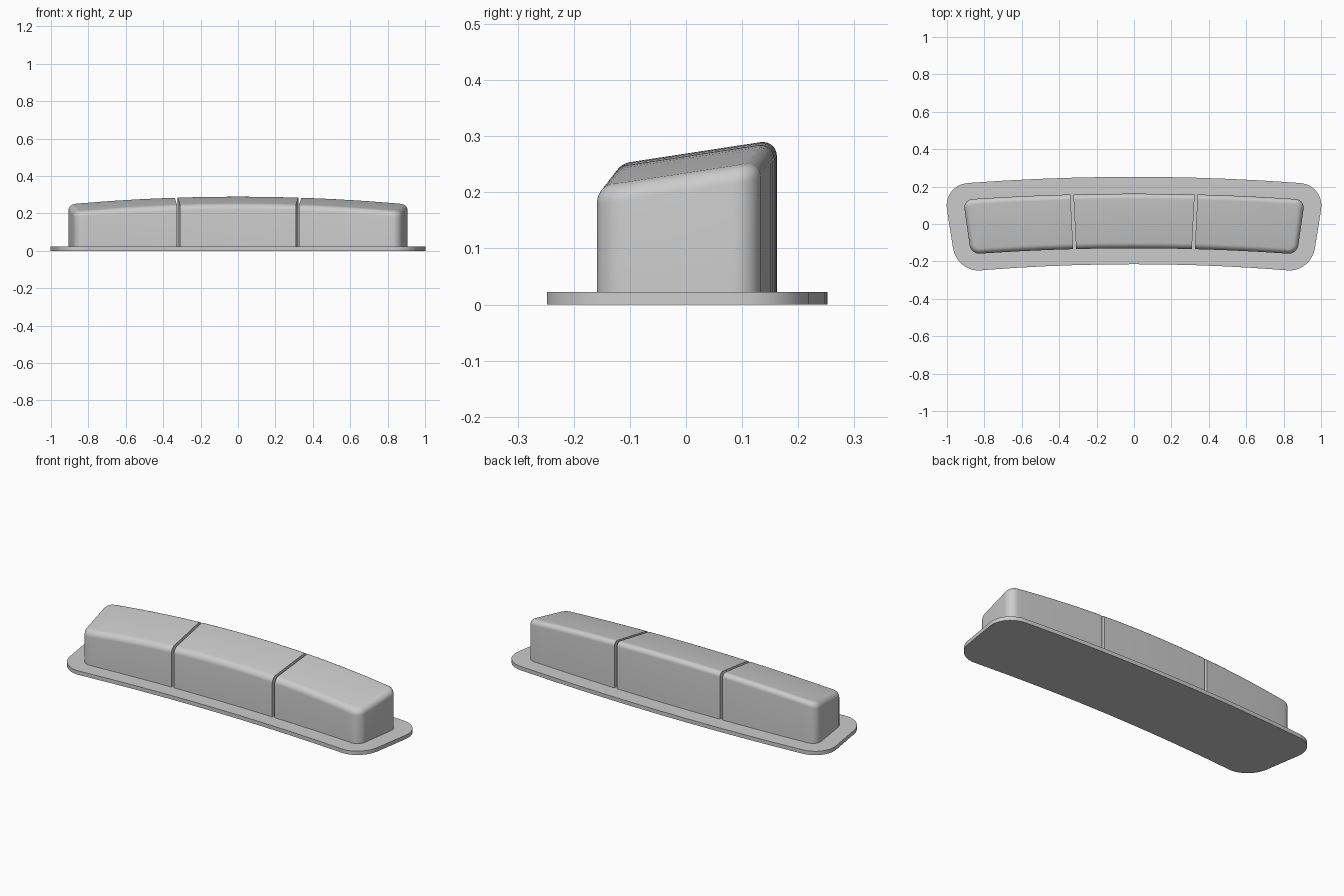
import bpy
import bmesh
from mathutils import Matrix, Vector

cube = bpy.data.objects.get("Cube")
if cube:
    bpy.data.objects.remove(cube, do_unlink=True)

grey = bpy.data.materials.new("plain grey")
grey.use_nodes = True
grey.diffuse_color = (0.6, 0.6, 0.6, 1)
grey.node_tree.nodes["Principled BSDF"].inputs["Base Color"].default_value = (0.6, 0.6, 0.6, 1)

FAN = 0.16  # how much the ends splay towards the back


def bowed_block(name, u0, u1, v0, v1, z0, z1, bow, columns, round_ends,
                corner, slope=0, crown=0, fillet=0):
    """Straight block with rounded end corners, bent into a bow, then filleted on top."""
    bm = bmesh.new()
    size = Vector((u1 - u0, v1 - v0, z1 - z0))
    centre = Vector((u0 + u1, v0 + v1, z0 + z1)) / 2
    bmesh.ops.create_cube(bm, size=1, matrix=Matrix.Translation(centre) @ Matrix.Diagonal(size).to_4x4())
    for i in range(1, columns):
        bmesh.ops.bisect_plane(bm, geom=bm.verts[:] + bm.edges[:] + bm.faces[:],
                               plane_co=(u0 + size.x * i / columns, 0, 0), plane_no=(1, 0, 0))

    # Round the upright corners at the free ends
    uprights = [e for e in bm.edges
                if abs(e.verts[0].co.z - e.verts[1].co.z) > size.z / 2
                and any(abs(e.verts[0].co.x - u) < 1e-4 for u in round_ends)]
    if uprights:
        bmesh.ops.bevel(bm, geom=uprights, offset=corner, segments=10, profile=0.5,
                        affect='EDGES', clamp_overlap=False)

    # Bend the block and tilt its top
    for v in bm.verts:
        u, w, z = v.co
        if z > centre.z:
            z += slope * w - crown * u * u
        y = w - bow * u * u
        v.co = (u * (1 + FAN * y), y, z)
    bm.normal_update()

    # Round the top rim, leaving the faces beside the gaps flat
    if fillet:
        flat_ends = [u for u in (u0, u1) if u not in round_ends]

        def beside_gap(edge):
            return any(all(abs(v.co.x / (1 + FAN * v.co.y) - u) < 1e-4 for v in edge.verts)
                       for u in flat_ends)

        rim = [e for e in bm.edges
               if sorted(f.normal.z > 0.7 for f in e.link_faces) == [False, True]
               and not beside_gap(e)]
        bmesh.ops.bevel(bm, geom=rim, offset=fillet, segments=7, profile=0.5,
                        affect='EDGES', clamp_overlap=False)

    bmesh.ops.recalc_face_normals(bm, faces=bm.faces[:])
    mesh = bpy.data.meshes.new(name)
    bm.to_mesh(mesh)
    bm.free()
    mesh.materials.append(grey)
    obj = bpy.data.objects.new(name, mesh)
    bpy.context.collection.objects.link(obj)
    bpy.ops.object.select_all(action='DESELECT')
    obj.select_set(True)
    bpy.context.view_layer.objects.active = obj
    bpy.ops.object.shade_smooth_by_angle()
    return obj


# Thin base plate
bowed_block("base_plate", -0.988, 0.988, -0.215, 0.252, 0, 0.022, 0.045, 12,
            (-0.988, 0.988), corner=0.13)

# Three raised blocks separated by narrow gaps
END, OUTER, INNER = 0.895, 0.332, 0.316
for name, u0, u1 in (("right_block", -END, -OUTER),
                     ("centre_block", -INNER, INNER),
                     ("left_block", OUTER, END)):
    bowed_block(name, u0, u1, -0.13, 0.162, 0.02, 0.269, 0.04, 6, (-END, END),
                corner=0.05, slope=0.153, crown=0.052, fillet=0.03)
